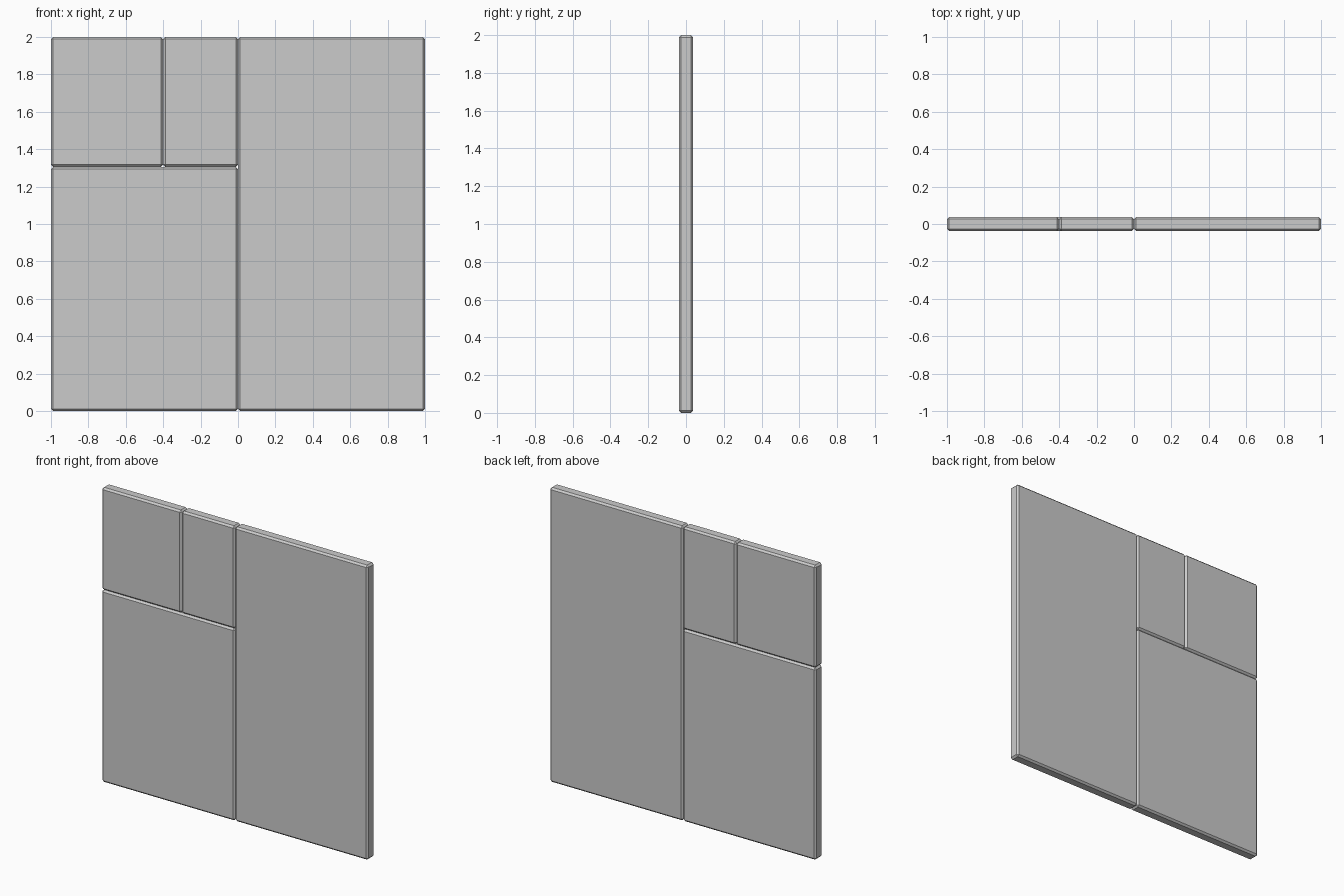
import bpy

if "Cube" in bpy.data.objects:
    bpy.data.objects.remove(bpy.data.objects["Cube"])

THICKNESS = 0.075
BEVEL = 0.012


def panel(name, x0, x1, z0, z1):
    # Thin slab with chamfered edges
    bpy.ops.mesh.primitive_cube_add(size=1, location=((x0 + x1) / 2, 0, (z0 + z1) / 2))
    ob = bpy.context.object
    ob.name = name
    ob.scale = (x1 - x0, THICKNESS, z1 - z0)
    bpy.ops.object.transform_apply(location=False, rotation=False, scale=True)
    mod = ob.modifiers.new("chamfer", 'BEVEL')
    mod.width = BEVEL
    mod.segments = 1


# Four panels tiling a square wall
panel("tall_right_panel", 0, 1, 0, 2)
panel("lower_left_panel", -1, 0, 0, 1.305)
panel("upper_left_panel", -1, -0.4, 1.305, 2)
panel("upper_middle_panel", -0.4, 0, 1.305, 2)
